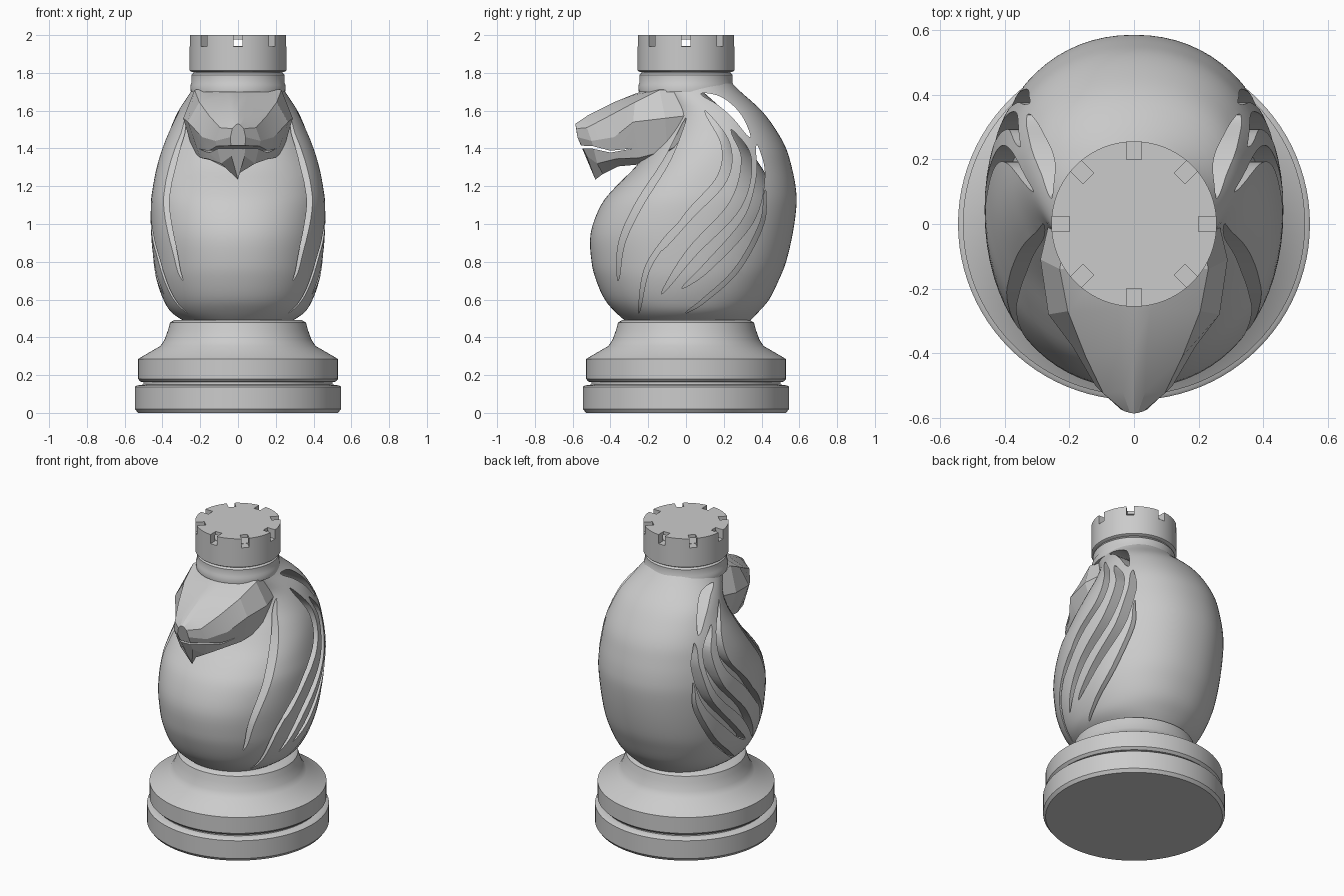
import bpy, bmesh, math
from mathutils import Vector

if "Cube" in bpy.data.objects:
    bpy.data.objects.remove(bpy.data.objects["Cube"])

grey = bpy.data.materials.new("stone grey")
grey.diffuse_color = (0.6, 0.6, 0.6, 1)
grey.use_nodes = True
grey.node_tree.nodes["Principled BSDF"].inputs["Base Color"].default_value = grey.diffuse_color


def make(name, bm):
    bmesh.ops.recalc_face_normals(bm, faces=bm.faces[:])
    me = bpy.data.meshes.new(name)
    bm.to_mesh(me)
    bm.free()
    me.materials.append(grey)
    ob = bpy.data.objects.new(name, me)
    bpy.context.collection.objects.link(ob)
    return ob


def activate(ob):
    bpy.ops.object.select_all(action='DESELECT')
    ob.select_set(True)
    bpy.context.view_layer.objects.active = ob


def smooth(ob, angle=35):
    activate(ob)
    bpy.ops.object.shade_smooth_by_angle(angle=math.radians(angle))


def cut(ob, cutter):
    mod = ob.modifiers.new("cut", 'BOOLEAN')
    mod.object, mod.operation, mod.solver = cutter, 'DIFFERENCE', 'EXACT'
    activate(ob)
    bpy.ops.object.modifier_apply(modifier="cut")
    bpy.data.objects.remove(cutter)


def loft(name, rings):
    bm = bmesh.new()
    vs = [[bm.verts.new(p) for p in r] for r in rings]
    n = len(vs[0])
    for a, b in zip(vs, vs[1:]):
        for i in range(n):
            j = (i + 1) % n
            bm.faces.new((a[i], a[j], b[j], b[i]))
    bm.faces.new(vs[0])
    bm.faces.new(vs[-1])
    return make(name, bm)


def revolve(name, profile, n=96):
    return loft(name, [[(r * math.cos(i * math.tau / n), r * math.sin(i * math.tau / n), z)
                        for i in range(n)] for r, z in profile])


def spline(pts, steps):
    """Catmull-Rom through tuples of any length."""
    p = [Vector(q) for q in pts]
    p = [2 * p[0] - p[1]] + p + [2 * p[-1] - p[-2]]
    out = []
    for k in range(1, len(p) - 2):
        a, b, c, d = p[k - 1:k + 3]
        for s in range(steps):
            t = s / steps
            out.append(0.5 * (2 * b + (c - a) * t + (2 * a - 5 * b + 4 * c - d) * t * t
                              + (3 * b - a - 3 * c + d) * t ** 3))
    return out + [p[-2]]


def prism(name, outline):
    """Extrude a side outline (y, z) right through the model."""
    return loft(name, [[(x, y, z) for y, z in outline] for x in (-1, 1)])


def ribbon(pts, width):
    """Side outline of a stroke that tapers to both ends."""
    c = spline([(y, z) for y, z in pts], 8)
    left, right = [], []
    for i, p in enumerate(c):
        t = (c[min(i + 1, len(c) - 1)] - c[max(i - 1, 0)]).normalized()
        f = i / (len(c) - 1)
        o = Vector((-t.y, t.x)) * (width * 0.5 * math.sin(math.pi * f) ** 0.6 + 0.002)
        left.append(p + o)
        right.append(p - o)
    return prism("cutter", [tuple(q) for q in left + right[::-1]])


# Turned base
smooth(revolve("base", [(.53, 0), (.545, .02), (.545, .138), (.537, .145), (.50, .15), (.50, .163),
                        (.515, .165), (.53, .18), (.53, .285), (.41, .355), (.388, .39),
                        (.37, .44), (.36, .478), (.335, .493)]))

# Egg-shaped body: height, half width, front y, back y, y of widest point
BODY = [(.47, .26, -.30, .32, 0), (.53, .35, -.37, .38, 0), (.60, .395, -.43, .44, 0),
        (.70, .43, -.475, .49, .01), (.80, .447, -.50, .53, .02), (.95, .46, -.505, .565, .03),
        (1.1, .462, -.45, .585, .05), (1.2, .45, -.37, .58, .08), (1.3, .43, -.27, .56, .11),
        (1.4, .40, -.20, .53, .15), (1.5, .36, -.14, .475, .17), (1.6, .315, -.12, .40, .15),
        (1.7, .25, -.18, .29, .05), (1.76, .22, -.22, .23, 0)]


def egg(name, side, back_low, back_high, steps=4, n=72):
    rings = []
    for z, w, yf, yb, yc in spline(BODY, steps):
        k = min(max((z - 1.1) / .3, 0), 1)
        inset = back_low + (back_high - back_low) * k
        ring = []
        for i in range(n):
            a = i * math.tau / n
            ca, sa = math.cos(a), math.sin(a)
            x = math.copysign(abs(ca) ** .94, ca) * (w - side)
            r = yb - inset - yc if sa > 0 else yc - yf - side
            ring.append((x, yc + math.copysign(abs(sa) ** .94, sa) * max(r, .03), z))
        rings.append(ring)
    return loft(name, rings)


body = egg("body", 0, 0, 0)
# Grooves between neck and mane, between strands, and behind the mane
GROOVES = [([(.0, 1.56), (-.10, 1.34), (-.25, 1.10), (-.34, .90), (-.36, .70)], .035),
           ([(.10, 1.60), (.21, 1.42), (.19, 1.24), (.02, 1.05), (-.13, .86)], .05),
           ([(.24, 1.50), (.32, 1.34), (.26, 1.10), (.03, .85), (-.13, .63)], .06),
           ([(.375, 1.42), (.395, 1.25), (.33, 1.02), (.12, .78), (-.02, .66)], .05),
           ([(.08, 1.69), (.18, 1.65), (.27, 1.57), (.34, 1.46)], .045),
           ([(.42, 1.18), (.40, 1.0), (.27, .76), (.10, .60), (.0, .53)], .022),
           ([(-.02, 1.02), (-.12, .90), (-.21, .75), (-.25, .53)], .025)]
for path, width in GROOVES:
    cut(body, ribbon(path, width))
smooth(body)

# Core seen at the bottom of the grooves
smooth(egg("body_core", .06, .08, .20, 2, 48))

# Faceted head; each section runs ridge, bridge, brow, cheek, jaw, throat as (x, y, z)
HEAD = [[(0, -.587, 1.53), (.012, -.585, 1.525), (.03, -.58, 1.505), (.04, -.575, 1.46),
         (.035, -.525, 1.36), (0, -.48, 1.235)],
        [(0, -.52, 1.575), (.035, -.52, 1.565), (.095, -.525, 1.51), (.12, -.50, 1.44),
         (.09, -.47, 1.32), (0, -.44, 1.265)],
        [(0, -.38, 1.645), (.04, -.38, 1.635), (.15, -.41, 1.57), (.19, -.38, 1.46),
         (.16, -.37, 1.345), (0, -.36, 1.305)],
        [(0, -.27, 1.69), (.05, -.27, 1.685), (.205, -.27, 1.645), (.265, -.28, 1.54),
         (.20, -.25, 1.35), (0, -.25, 1.315)],
        [(0, -.12, 1.735), (.06, -.12, 1.735), (.23, -.14, 1.71), (.29, -.11, 1.56),
         (.24, -.10, 1.39), (0, -.10, 1.32)],
        [(0, .04, 1.74), (.06, .04, 1.74), (.20, .05, 1.71), (.25, .06, 1.58),
         (.22, .05, 1.45), (0, .04, 1.36)]]
head = loft("head", [s + [(-x, y, z) for x, y, z in s[-2:0:-1]] for s in HEAD])
# Mouth slit
cut(head, prism("cutter", [(-.65, 1.395), (-.50, 1.40), (-.40, 1.378), (-.28, 1.40),
                           (-.40, 1.388), (-.50, 1.414), (-.65, 1.415)]))
smooth(head, 18)

# Collar under the tower
smooth(revolve("collar", [(.25, 1.70), (.252, 1.735), (.246, 1.745), (.246, 1.79),
                          (.235, 1.80), (.235, 1.815)]))

# Crenellated tower with a shallow chamber and eight notches
tower = revolve("tower", [(.245, 1.805), (.256, 1.812), (.256, 2.0)])
cut(tower, revolve("cutter", [(.21, 1.942), (.21, 1.978)], 48))
for i in range(8):
    a = i * math.tau / 8
    u, v = Vector((math.cos(a), math.sin(a), 0)), Vector((-math.sin(a), math.cos(a), 0))
    cut(tower, loft("cutter", [[u * r + v * s + Vector((0, 0, z)) for r, s in
                                ((.20, -.023), (.30, -.023), (.30, .023), (.20, .023))]
                               for z in (1.94, 2.05)]))
smooth(tower)
